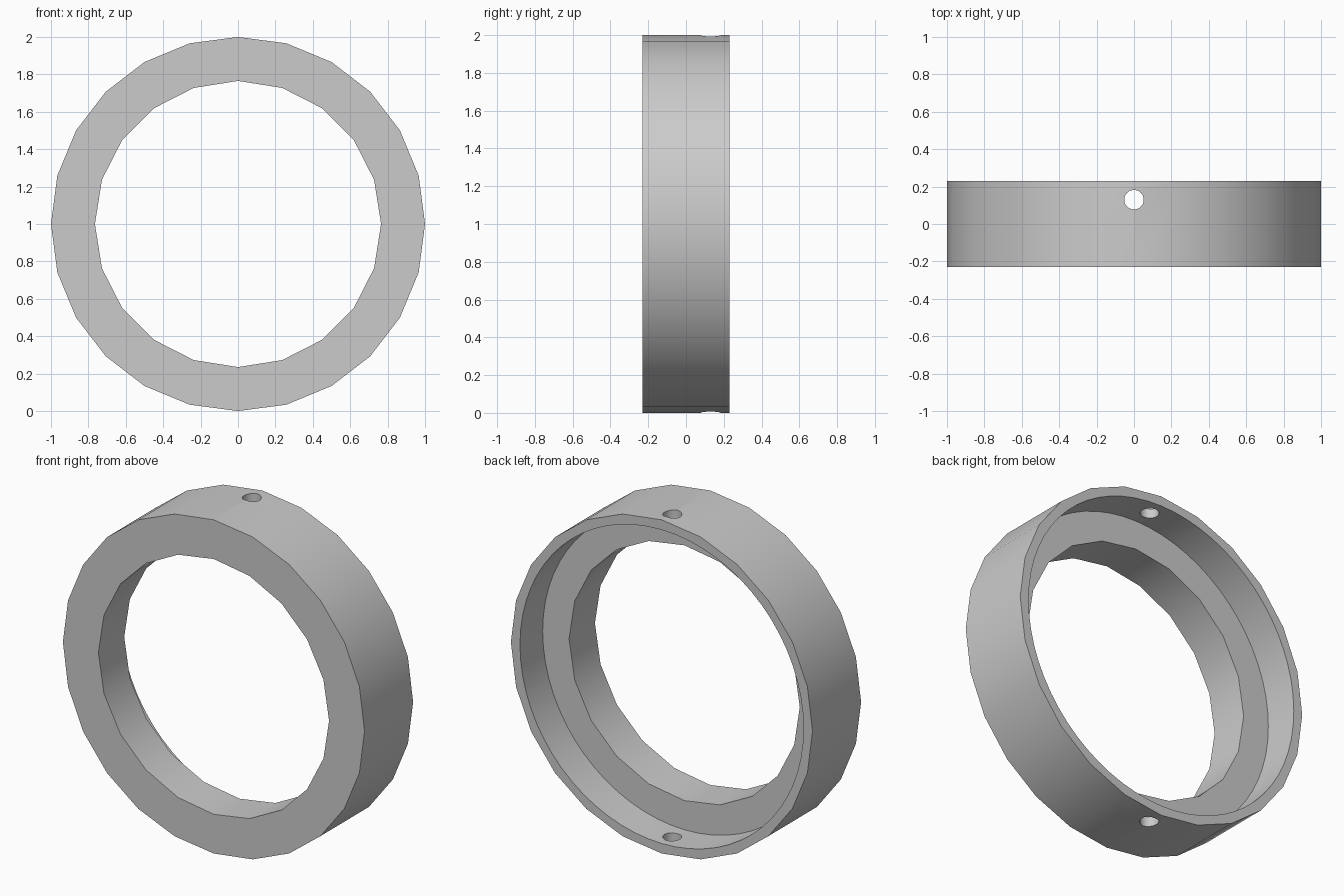
import bpy
import math

cube = bpy.data.objects.get("Cube")
if cube:
    bpy.data.objects.remove(cube, do_unlink=True)

RADIUS, HALF_WIDTH = 1.0, 0.23
BORE_RADIUS, RECESS_RADIUS = 0.765, 0.94
RECESS_FLOOR = 0.015
HOLE_RADIUS, HOLE_Y = 0.052, 0.13

grey = bpy.data.materials.new("plain grey")
grey.use_nodes = True
grey.diffuse_color = (0.6, 0.6, 0.6, 1)
grey.node_tree.nodes["Principled BSDF"].inputs["Base Color"].default_value = (0.6, 0.6, 0.6, 1)


def cylinder(name, sides, radius, y_min, y_max):
    """Cylinder lying along y, centred on the ring axis."""
    bpy.ops.mesh.primitive_cylinder_add(
        vertices=sides, radius=radius, depth=y_max - y_min,
        location=(0, (y_min + y_max) / 2, RADIUS), rotation=(math.pi / 2, 0, 0))
    obj = bpy.context.object
    obj.name = name
    obj.data.materials.append(grey)
    return obj


# Outer ring body
ring = cylinder("collar_ring", 24, RADIUS, -HALF_WIDTH, HALF_WIDTH)

# Coarse through bore and smooth recess open at the back
cutters = [
    cylinder("bore_cutter", 20, BORE_RADIUS, -1, 1),
    cylinder("recess_cutter", 64, RECESS_RADIUS, RECESS_FLOOR, 1),
]

# Small vertical hole through the top and bottom of the rim
bpy.ops.mesh.primitive_cylinder_add(
    vertices=32, radius=HOLE_RADIUS, depth=3, location=(0, HOLE_Y, RADIUS))
hole = bpy.context.object
hole.name = "pin_hole_cutter"
hole.data.materials.append(grey)
cutters.append(hole)

# Cut, apply and discard the cutters
bpy.ops.object.select_all(action="DESELECT")
ring.select_set(True)
bpy.context.view_layer.objects.active = ring
for cutter in cutters:
    cutter.hide_render = True
    cut = ring.modifiers.new(cutter.name, "BOOLEAN")
    cut.operation = "DIFFERENCE"
    cut.solver = "EXACT"
    cut.object = cutter
    bpy.ops.object.modifier_apply(modifier=cut.name)
    bpy.data.objects.remove(cutter, do_unlink=True)

# Smooth walls with crisp rims
bpy.ops.object.shade_smooth_by_angle(angle=math.radians(30))
